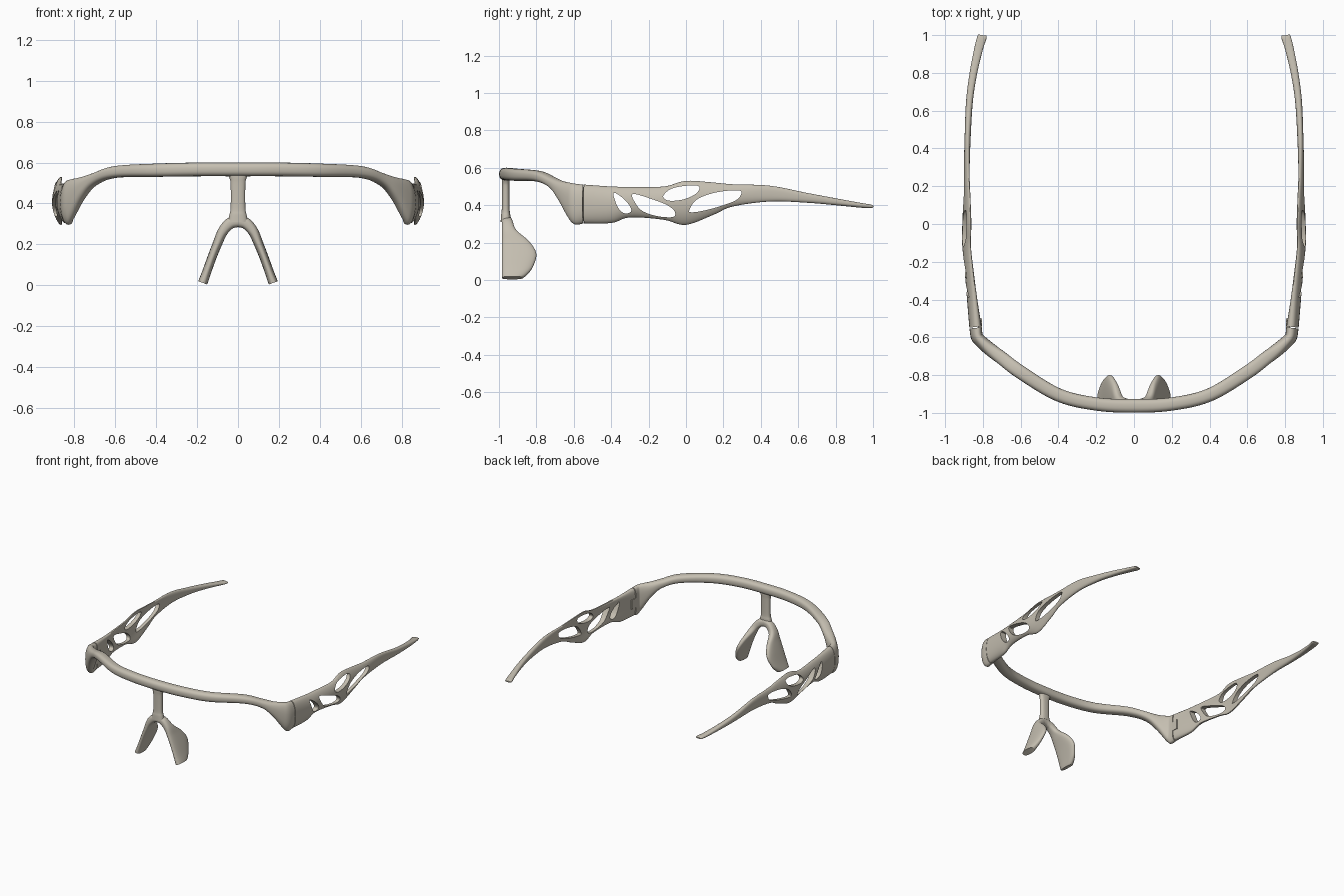
import bpy, bmesh, math
from mathutils import Vector

if "Cube" in bpy.data.objects:
    bpy.data.objects.remove(bpy.data.objects["Cube"])

mat = bpy.data.materials.new("warm_grey_plastic")
mat.diffuse_color = (0.56, 0.52, 0.44, 1)
mat.use_nodes = True
mat.node_tree.nodes["Principled BSDF"].inputs["Base Color"].default_value = mat.diffuse_color


def spline(rows, steps=6, closed=False):
    """Catmull-Rom interpolation of rows of numbers."""
    n, out = len(rows), []
    for i in range(n if closed else n - 1):
        if closed:
            p = [rows[(i + k) % n] for k in (-1, 0, 1, 2)]
        else:
            p = [rows[min(max(i + k, 0), n - 1)] for k in (-1, 0, 1, 2)]
        for s in range(steps):
            t = s / steps
            out.append([0.5 * (2 * b + (c - a) * t + (2 * a - 5 * b + 4 * c - d) * t ** 2
                               + (3 * b - a - 3 * c + d) * t ** 3) for a, b, c, d in zip(*p)])
    if not closed:
        out.append(list(rows[-1]))
    return out


def finish(name, bm):
    bmesh.ops.recalc_face_normals(bm, faces=bm.faces)
    me = bpy.data.meshes.new(name)
    bm.to_mesh(me)
    bm.free()
    me.materials.append(mat)
    me.shade_smooth()
    me.set_sharp_from_angle(angle=math.radians(40))
    ob = bpy.data.objects.new(name, me)
    bpy.context.collection.objects.link(ob)
    return ob


def loft(name, rings, power=2.5, seg=32):
    """Skin superellipse rings (centre, half axis a, half axis b, bow along a)."""
    bm = bmesh.new()
    loops = []
    for c, a, b, bow in rings:
        loop = []
        for k in range(seg):
            t = math.tau * k / seg
            u = math.copysign(abs(math.cos(t)) ** (2 / power), math.cos(t))
            v = math.copysign(abs(math.sin(t)) ** (2 / power), math.sin(t))
            loop.append(bm.verts.new(c + a * u + b * v - a.normalized() * bow * v * v))
        loops.append(loop)
    for p, q in zip(loops, loops[1:]):
        for k in range(seg):
            bm.faces.new((p[k], p[k - 1], q[k - 1], q[k]))
    bm.faces.new(loops[0])
    bm.faces.new(loops[-1])
    return finish(name, bm)


def bar_rings(rows):
    """Rows x, y, top z, bottom z, thickness, bow: upright sections along a plan path."""
    pts, out = spline(rows), []
    for i, (x, y, zt, zb, th, bow) in enumerate(pts):
        p, q = pts[max(i - 1, 0)], pts[min(i + 1, len(pts) - 1)]
        t = Vector((q[0] - p[0], q[1] - p[1], 0)).normalized()
        out.append((Vector((x, y, (zt + zb) / 2)), Vector((t.y, -t.x, 0)) * th / 2,
                    Vector((0, 0, (zt - zb) / 2)), bow))
    return out


def bake(ob, mirror=True):
    """Apply modifiers, with an optional mirror across x = 0."""
    if mirror:
        m = ob.modifiers.new("mirror", 'MIRROR')
        m.use_clip = False
        m.use_mirror_merge = False
    dg = bpy.context.evaluated_depsgraph_get()
    me = bpy.data.meshes.new_from_object(ob.evaluated_get(dg))
    ob.modifiers.clear()
    ob.data = me
    me.shade_smooth()
    me.set_sharp_from_angle(angle=math.radians(40))


# brow bar, swept across the face and flaring down to the hinges
half = [(0, -.963, .60, .533, .072, 0), (.2, -.953, .60, .533, .07, 0),
        (.4, -.905, .595, .53, .07, 0), (.6, -.785, .583, .525, .072, 0),
        (.70, -.71, .55, .488, .07, 0), (.76, -.665, .53, .42, .07, 0),
        (.81, -.622, .52, .33, .067, .003), (.832, -.595, .515, .297, .065, .006),
        (.838, -.55, .51, .302, .066, .008)]
loft("brow_bar", bar_rings([(-r[0],) + r[1:] for r in half[:0:-1]] + half))

# temple arm, thin and bowed, tapering to the ear tip
temple = loft("temple_arms", bar_rings([
    (.839, -.545, .51, .303, .066, .008), (.858, -.4, .50, .305, .052, .015),
    (.87, -.3, .498, .335, .044, .018), (.891, -.12, .50, .322, .036, .022),
    (.893, 0, .53, .295, .032, .028), (.889, .15, .521, .35, .03, .018),
    (.887, .25, .512, .393, .03, .01), (.881, .45, .504, .42, .032, 0),
    (.871, .65, .465, .413, .036, 0), (.85, .8, .437, .40, .04, 0),
    (.822, .93, .413, .387, .046, 0), (.806, .985, .404, .384, .05, 0),
    (.803, 1.0, .398, .389, .044, 0)]))

# leaf-shaped openings in the arms (y, z outlines)
holes = [
    [(-.388, .465), (-.34, .44), (-.30, .395), (-.295, .365), (-.33, .357), (-.365, .39)],
    [(-.285, .46), (-.19, .435), (-.10, .40), (-.06, .365), (-.07, .337), (-.15, .341),
     (-.23, .367), (-.27, .41)],
    [(-.122, .447), (-.08, .487), (.01, .505), (.07, .50), (.055, .463), (-.01, .432), (-.09, .424)],
    [(.018, .375), (.055, .428), (.135, .462), (.23, .478), (.295, .474), (.275, .432),
     (.20, .40), (.10, .372), (.03, .362)]]
bm = bmesh.new()
for outline in holes:
    face = bm.faces.new([bm.verts.new((.7, y, z)) for y, z in spline(outline, 5, True)])
    ext = bmesh.ops.extrude_face_region(bm, geom=[face])["geom"]
    bmesh.ops.translate(bm, vec=(.35, 0, 0),
                        verts=[g for g in ext if isinstance(g, bmesh.types.BMVert)])
bm.normal_update()
bmesh.ops.recalc_face_normals(bm, faces=bm.faces)
# extrusion keeps the start face, so close any side left open
bmesh.ops.holes_fill(bm, edges=[e for e in bm.edges if e.is_boundary], sides=0)
cutter = finish("arm_hole_cutter", bm)
cutter.hide_render = True
cut = temple.modifiers.new("openings", 'BOOLEAN')
cut.operation, cut.object, cut.solver = 'DIFFERENCE', cutter, 'EXACT'
bake(temple)
bpy.data.objects.remove(cutter)

# hinge leaves on the inner side of the joints
bm = bmesh.new()
bmesh.ops.create_cube(bm, size=1)
for v in bm.verts:
    v.co = Vector((.815 + v.co.x * .02, -.53 + v.co.y * .06, .405 + v.co.z * .07))
bake(finish("hinge_leaves", bm))

# nose stem hanging from the brow bar
loft("nose_stem", [(Vector((0, -.964, z)), Vector((w, 0, 0)), Vector((0, d, 0)), 0)
                   for w, d, z in spline([(.058, .021, .55), (.042, .021, .525), (.036, .02, .49),
                                          (.036, .021, .38), (.042, .025, .345), (.05, .027, .31)])])

# nose legs with pads reaching back (x, z, back y, half thickness)
legs = spline([(-.005, .314, -.93, .029), (.038, .303, -.925, .028), (.075, .262, -.905, .025),
               (.10, .205, -.838, .023), (.126, .14, -.80, .022), (.152, .068, -.82, .022),
               (.166, .029, -.85, .023), (.1725, .0115, -.872, .023)])
rings = []
for i, (x, z, back, h) in enumerate(legs):
    p, q = legs[max(i - 1, 0)], legs[min(i + 1, len(legs) - 1)]
    t = Vector((q[0] - p[0], 0, q[1] - p[1])).normalized()
    rings.append((Vector((x, (back - .985) / 2, z)), Vector((-t.z, 0, t.x)) * h,
                  Vector((0, (back + .985) / 2, 0)), 0))
bake(loft("nose_legs", rings))
